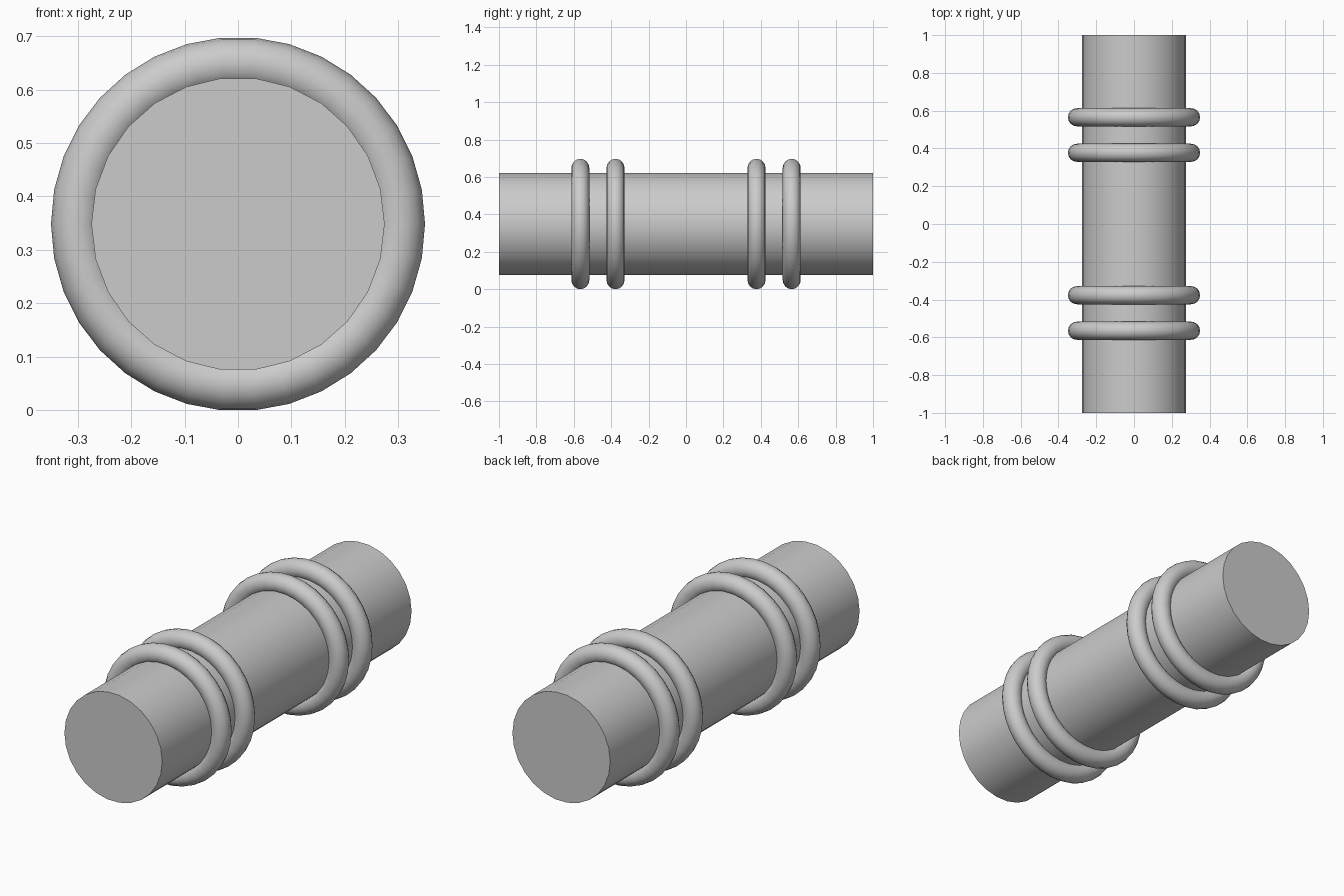
import bpy
import bmesh
from math import cos, sin, tau, radians

if "Cube" in bpy.data.objects:
    bpy.data.objects.remove(bpy.data.objects["Cube"], do_unlink=True)

AXIS_Z = 0.3485      # height of the pipe's centre line
HALF_LENGTH = 1.0

grey = bpy.data.materials.new("plain_grey")
grey.use_nodes = True
grey.diffuse_color = (0.6, 0.6, 0.6, 1)
grey.node_tree.nodes["Principled BSDF"].inputs["Base Color"].default_value = grey.diffuse_color


def finish(obj):
    obj.data.materials.append(grey)
    bpy.ops.object.select_all(action="DESELECT")
    obj.select_set(True)
    bpy.context.view_layer.objects.active = obj
    bpy.ops.object.shade_smooth_by_angle(angle=radians(40))


def circle_edges(bm, radius, sides, y):
    """Closed loop of edges around the y axis, starting at +x."""
    verts = [bm.verts.new((radius * cos(tau * i / sides), y, radius * sin(tau * i / sides)))
             for i in range(sides)]
    return [bm.edges.new((verts[i - 1], verts[i])) for i in range(sides)]


# Hollow pipe: outer wall, bore and the two flat end rims
bm = bmesh.new()
outer = [circle_edges(bm, 0.2745, 26, y) for y in (-HALF_LENGTH, HALF_LENGTH)]
bore = [circle_edges(bm, 0.175, 24, y) for y in (-HALF_LENGTH, HALF_LENGTH)]
for first, second in (outer, bore, (outer[0], bore[0]), (outer[1], bore[1])):
    bmesh.ops.bridge_loops(bm, edges=first + second)
bmesh.ops.recalc_face_normals(bm, faces=bm.faces)
mesh = bpy.data.meshes.new("pipe")
bm.to_mesh(mesh)
bm.free()
pipe = bpy.data.objects.new("pipe", mesh)
pipe.location.z = AXIS_Z
bpy.context.collection.objects.link(pipe)
finish(pipe)

# Two pairs of round rings, mirrored front to back
for side, end in ((-1, "front"), (1, "back")):
    for y, place in ((0.565, "outer"), (0.377, "inner")):
        bpy.ops.mesh.primitive_torus_add(
            major_radius=0.302, minor_radius=0.048, major_segments=34, minor_segments=16,
            location=(0, side * y, AXIS_Z), rotation=(radians(90), 0, 0))
        ring = bpy.context.object
        ring.name = f"{end}_{place}_ring"
        finish(ring)
